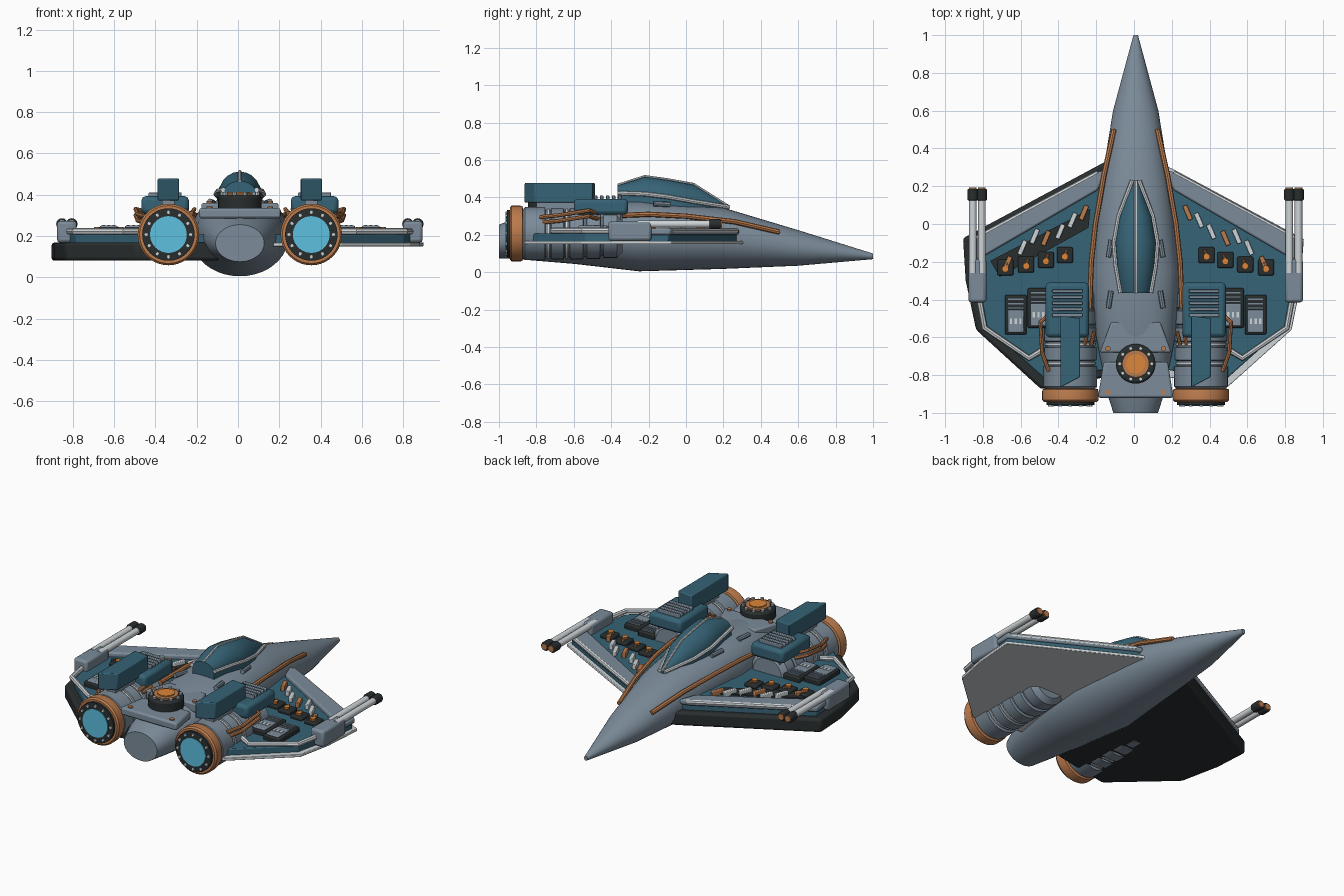
import bpy
import bmesh
import math
from mathutils import Matrix, Vector

if "Cube" in bpy.data.objects:
    bpy.data.objects.remove(bpy.data.objects["Cube"], do_unlink=True)


def material(name, red, green, blue):
    mat = bpy.data.materials.new(name)
    mat.use_nodes = True
    mat.diffuse_color = (red, green, blue, 1)
    mat.node_tree.nodes["Principled BSDF"].inputs["Base Color"].default_value = (red, green, blue, 1)
    return mat


GREY = material("hull grey", .2, .26, .32)
TEAL = material("panel teal", .037, .125, .18)
ORANGE = material("copper orange", .5, .2, .075)
GLOW = material("bright orange", .72, .24, .04)
DARK = material("dark metal", .022, .027, .028)
WHITE = material("pale metal", .62, .66, .68)
CYAN = material("engine cyan", .11, .53, .74)


def finish(name, bm, mat, bevel=0):
    bmesh.ops.recalc_face_normals(bm, faces=bm.faces)
    mesh = bpy.data.meshes.new(name)
    bm.to_mesh(mesh)
    bm.free()
    mesh.materials.append(mat)
    obj = bpy.data.objects.new(name, mesh)
    bpy.context.collection.objects.link(obj)
    if bevel:
        mod = obj.modifiers.new("bevel", "BEVEL")
        mod.width, mod.segments, mod.limit_method = bevel, 2, "ANGLE"
    return obj


def box(name, center, size, mat, bevel=0, turn=0):
    bm = bmesh.new()
    place = Matrix.Translation(center) @ Matrix.Rotation(turn, 4, "Z") @ Matrix.Diagonal((*size, 1))
    bmesh.ops.create_cube(bm, size=1, matrix=place)
    return finish(name, bm, mat, bevel)


def rod(name, start, end, radius, mat, sides=16, bevel=0):
    start, end = Vector(start), Vector(end)
    axis = end - start
    place = Matrix.Translation((start + end) / 2) @ axis.to_track_quat("Z", "Y").to_matrix().to_4x4()
    bm = bmesh.new()
    bmesh.ops.create_cone(bm, cap_ends=True, segments=sides, radius1=radius, radius2=radius,
                          depth=axis.length, matrix=place)
    return finish(name, bm, mat, bevel)


def prism(name, outline, low, high, mat, bevel=0):
    bm = bmesh.new()
    face = bm.faces.new([bm.verts.new((x, y, low)) for x, y in outline])
    moved = bmesh.ops.extrude_face_region(bm, geom=[face])["geom"]
    bmesh.ops.translate(bm, vec=(0, 0, high - low), verts=[v for v in moved if isinstance(v, bmesh.types.BMVert)])
    return finish(name, bm, mat, bevel)


def skin(name, rows, mat):
    """Close a shell over a list of matching rings of points."""
    bm = bmesh.new()
    rings = [[bm.verts.new(p) for p in row] for row in rows]
    count = len(rings[0])
    for a, b in zip(rings, rings[1:]):
        for i in range(count):
            j = (i + 1) % count
            bm.faces.new((a[i], a[j], b[j], b[i]))
    bm.faces.new(rings[0])
    bm.faces.new(rings[-1])
    return finish(name, bm, mat)


def loft(name, sections, mat, center_x=0, sides=40):
    """Sections: y, half width, bottom, top, squareness of the upper half."""
    rows = []
    for y, half, low, high, square in sections:
        row = []
        for i in range(sides):
            c, s = math.cos(math.tau * i / sides), math.sin(math.tau * i / sides)
            power = 2 / square if s > 0 else 1
            x = math.copysign(abs(c) ** power, c) * half
            z = math.copysign(abs(s) ** power, s) * (high - low) / 2
            row.append((center_x + x, y, (low + high) / 2 + z))
        rows.append(row)
    return skin(name, rows, mat)


def lathe(name, x, z, profile, mat):
    return loft(name, [(y, r, z - r, z + r, 2) for y, r in profile], mat, x)


def tube(name, points, radius, mat):
    curve = bpy.data.curves.new(name, "CURVE")
    curve.dimensions = "3D"
    curve.bevel_depth, curve.bevel_resolution, curve.use_fill_caps = radius, 2, True
    line = curve.splines.new("POLY")
    line.points.add(len(points) - 1)
    for point, co in zip(line.points, points):
        point.co = (*co, 1)
    curve.materials.append(mat)
    obj = bpy.data.objects.new(name, curve)
    bpy.context.collection.objects.link(obj)
    bpy.ops.object.select_all(action="DESELECT")
    obj.select_set(True)
    bpy.context.view_layer.objects.active = obj
    bpy.ops.object.convert(target="MESH")


# Fuselage with its tail nozzle
loft("fuselage", [(1, .012, .07, .1, 2), (.6, .12, .035, .225, 2), (.2, .185, .018, .345, 2.2),
                  (-.25, .235, .005, .385, 2.5), (-.6, .21, .045, .36, 2.5),
                  (-.9, .15, .07, .29, 2.2), (-1, .118, .075, .255, 2)], GREY)
prism("spine_plate", [(-.13, -.52), (.13, -.52), (.19, -.68), (-.19, -.68)], .3, .36, GREY, .01)
prism("tail_plate", [(-.17, -.73), (.17, -.73), (.2, -.92), (-.2, -.92)], .285, .335, GREY, .012)

# Rounded canopy: y, half width, sill height, top
stations = [(.23, .012, .34, .35), (.04, .085, .37, .47), (-.1, .11, .395, .495),
            (-.22, .1, .41, .512), (-.365, .075, .415, .465)]
rows = []
for y, w, sill, top in stations:
    arc = [math.pi * i / 10 for i in range(11)]
    rows.append([(w, y, .33)] + [(w * math.cos(a), y, sill + (top - sill) * math.sin(a)) for a in arc]
                + [(-w, y, .33)])
skin("canopy", rows, TEAL)
tube("canopy_center_frame", [(0, y, top) for y, w, sill, top in stations], .008, WHITE)

# Dorsal turret
rod("turret_base", (0, -.74, .32), (0, -.74, .398), .105, DARK, 32, .012)
rod("turret_ring", (0, -.74, .39), (0, -.74, .408), .072, ORANGE, 32)
rod("turret_core", (0, -.74, .4), (0, -.74, .414), .052, GLOW, 10)
for i in range(10):
    a = math.tau * i / 10
    x, y = .085 * math.cos(a), -.74 + .085 * math.sin(a)
    rod("turret_bolt", (x, y, .38), (x, y, .412), .01, WHITE, 8)

for s in (-1, 1):
    def pts(*points):
        return [(s * p[0], *p[1:]) for p in points]

    # Fuselage trim
    tube("canopy_side_frame", [(s * (w + .006), y, sill + .008) for y, w, sill, top in stations], .012, WHITE)
    tube("copper_side_rail", pts((.115, .5, .215), (.168, .26, .27), (.213, 0, .3), (.235, -.2, .31),
                                 (.245, -.45, .3)), .014, ORANGE)
    for y in (-.13, -.4):
        tube("hull_blister", pts((.13, y + .045, .362), (.145, y - .045, .367)), .014, GREY)
    for y, z in ((-.66, .37), (-.89, .342)):
        rod("hull_screw", (s * .147, y, z - .03), (s * .147, y, z), .014, ORANGE, 12)

    # Wing: heavy dark keel slab on one side, thin pale plate on the other
    if s < 0:
        prism("wing_keel", pts((.1, .35), (.17, .325), (.914, -.075), (.9, -.3), (.845, -.56), (.5, -.875),
                               (.1, -.8)), .08, .168, DARK, .015)
    else:
        prism("wing_plate", pts((.1, .33), (.19, .295), (.89, -.08), (.87, -.34), (.825, -.56), (.49, -.86),
                                (.1, -.8)), .15, .168, WHITE, .003)
    prism("wing_deck", pts((.1, .28), (.2, .265), (.868, -.095), (.84, -.34), (.795, -.54), (.475, -.825),
                           (.1, -.76)), .16, .208, TEAL, .006)
    prism("leading_edge", pts((.16, .285), (.22, .27), (.88, -.085), (.87, -.2), (.82, -.18), (.2, .18)),
          .2, .235, GREY, .01)
    tube("leading_pipe", pts((.2, .27, .222), (.85, -.08, .222)), .014, WHITE)
    tube("trailing_pipe", pts((.835, -.36, .222), (.8, -.55, .222), (.565, -.71, .222), (.49, -.665, .222)),
         .016, WHITE)

    # Twin wingtip guns
    box("gun_pod", (s * .838, -.3, .22), (.095, .23, .105), GREY, .015)
    for x in (.814, .862):
        rod("gun_barrel", (s * x, -.26, .258), (s * x, .14, .258), .02, WHITE)
        rod("gun_muzzle", (s * x, .125, .258), (s * x, .185, .258), .028, DARK, 16, .005)
        rod("gun_bore", (s * x, .18, .258), (s * x, .192, .258), .02, ORANGE)

    # Wing surface machinery
    if s < 0:
        prism("bar_tray", pts((.24, .08), (.25, -.02), (.72, -.28), (.77, -.195)), .2, .217, DARK)
    bars = [(.275, .06), (.335, .02), (.4, -.04), (.475, -.075), (.535, -.065), (.6, -.125), (.68, -.21)]
    for i, (x, y) in enumerate(bars):
        box("deck_bar", (s * x, y, .222), (.025, .082, .034), ORANGE if i % 3 == 0 else WHITE, .004, s * .4)
    for x, y in ((.375, -.165), (.475, -.19), (.58, -.215), (.69, -.23)):
        box("socket", (s * x, y, .217), (.085, .085, .025), DARK, .008)
        rod("socket_plug", (s * x, y - .008, .22), (s * x, y - .008, .244), .018, GLOW, 10)
        rod("socket_arm", (s * x, y, .236), (s * (x - .012), y + .03, .236), .007, ORANGE, 8)
    for x, y in ((.515, -.445), (.635, -.48)):
        box("vent_frame", (s * x, y, .22), (.115, .21, .04), DARK, .008)
        box("vent_panel", (s * x, y - .035, .235), (.085, .12, .03), GREY, .006)
        for k in range(3):
            box("vent_slat", (s * x, y + .035 + k * .023, .24), (.085, .012, .016), GREY)
            box("vent_light", (s * (x - .025 + k * .025), y - .035, .25), (.012, .03, .006), WHITE)

    # Engine
    ex, ez = s * .346, .207
    lathe("engine_body", ex, ez, [(-.34, .1), (-.37, .13), (-.44, .13), (-.445, .12), (-.455, .12), (-.46, .135),
                                  (-.53, .135), (-.535, .125), (-.545, .125), (-.55, .138), (-.62, .138),
                                  (-.625, .125), (-.65, .125), (-.655, .138), (-.72, .138), (-.725, .125),
                                  (-.75, .125), (-.755, .142), (-.86, .142), (-.88, .12)], GREY)
    for y in (-.637, -.737):
        lathe("engine_band", ex, ez, [(y + .006, .134), (y - .006, .134)], WHITE)
    lathe("exhaust_ring", ex, ez, [(-.87, .13), (-.875, .146), (-.885, .149), (-.932, .149), (-.942, .14),
                                   (-.942, .12)], ORANGE)
    lathe("exhaust_collar", ex, ez, [(-.93, .127), (-.957, .127), (-.96, .09)], DARK)
    lathe("exhaust_glow", ex, ez, [(-.955, .089), (-.964, .089)], CYAN)
    for i in range(12):
        a = math.tau * i / 12
        x, z = ex + .109 * math.cos(a), ez + .109 * math.sin(a)
        rod("exhaust_bolt", (x, -.95, z), (x, -.966, z), .009, WHITE, 8)

    # Engine top cover with cooling slats, and the sheared fin above it
    box("engine_cover", (s * .362, -.455, .35), (.23, .29, .085), TEAL, .02)
    box("cover_pedestal", (s * .35, -.47, .29), (.16, .24, .08), GREY)
    for k in range(5):
        box("cover_slat", (s * .362, -.355 - k * .032, .398), (.16, .018, .026), GREY, .004)
    prism("engine_fin", [(ex - .052, -.487), (ex + .052, -.5), (ex + .052, -.81), (ex - .052, -.865)],
          .372, .478, TEAL, .006)
    box("fin_mount", (ex, -.68, .35), (.06, .24, .06), GREY)

    # Copper fuel lines beside the engine
    for k in range(2):
        z = .285 + k * .03
        tube("fuel_line", pts((.45, -.47, z), (.505, -.52, z + .015), (.495, -.68, z - .01), (.46, -.78, z - .02)),
             .011, ORANGE)
        tube("inner_fuel_line", pts((.22 + k * .035, -.57, .33), (.235 + k * .035, -.64, .31)), .01, ORANGE)

# Centre the slightly uneven wingspan, and smooth the round parts while keeping creases crisp
bpy.ops.object.select_all(action="DESELECT")
for obj in bpy.context.collection.objects:
    if obj.type == "MESH":
        obj.location.x = .009
        obj.select_set(True)
        bpy.context.view_layer.objects.active = obj
bpy.ops.object.shade_smooth_by_angle(angle=math.radians(32))
